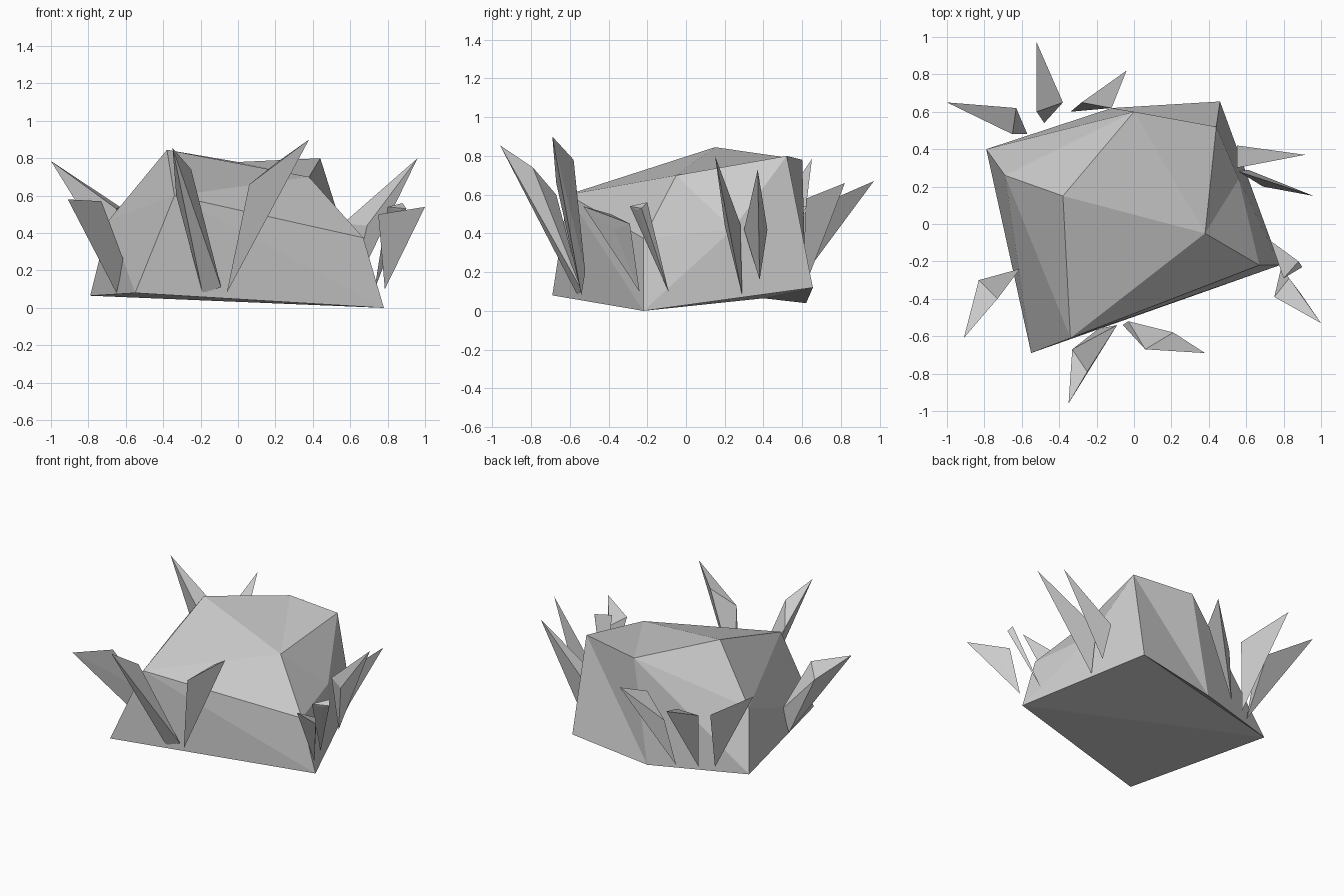
import bpy, bmesh
from mathutils import Vector

if "Cube" in bpy.data.objects:
    bpy.data.objects.remove(bpy.data.objects["Cube"])


def finish(name, bm):
    """Turn a bmesh into a flat-shaded object."""
    bmesh.ops.recalc_face_normals(bm, faces=bm.faces)
    mesh = bpy.data.meshes.new(name)
    bm.to_mesh(mesh)
    bm.free()
    obj = bpy.data.objects.new(name, mesh)
    bpy.context.collection.objects.link(obj)
    return obj


# Boulder corners: A-E base ring, J-L and N shoulders, F-I crown
corners = {
    'A': (.78, -.22, 0), 'B': (-.79, .40, .065), 'C': (-.55, -.69, .08),
    'D': (.46, .655, .12), 'E': (-.12, .62, .04),
    'K': (-.34, -.61, .60), 'L': (.67, -.22, .375), 'J': (-.69, .26, .47),
    'N': (.56, .24, .42),
    'F': (-.38, .15, .845), 'G': (.38, -.05, .70),
    'I': (.44, .52, .80), 'H': (0, .60, .78),
}
facets = ("CBA ABD DBE "              # underside
          "CAK KAL KLG KGF "          # front
          "BJC JCK JKF "              # left
          "BEH BHJ JHF HIE IDE "      # back
          "DAN IDN ALN LGN GIN "      # right, with a dented corner
          "FGH GIH")                  # top
bm = bmesh.new()
verts = {k: bm.verts.new(p) for k, p in corners.items()}
for tri in facets.split():
    bm.faces.new([verts[k] for k in tri])
finish("boulder", bm)


def blade(side, tip, left, right, *base):
    """Grass blade: narrow foot, wide folded middle, sharp bent tip."""
    l, r, b = Vector(left), Vector(right), Vector(base[0])
    out = Vector(tip) - b
    out.z = 0
    fold = (l + r) / 2 + out.normalized() * .015 - Vector((0, 0, .03))
    bm = bmesh.new()
    for p in (tip, left, right, fold, *base):
        bm.verts.new(p)
    bmesh.ops.convex_hull(bm, input=bm.verts)
    loose = [v for v in bm.verts if not v.link_faces]
    bmesh.ops.delete(bm, geom=loose, context='VERTS')
    finish("grass_blade_" + side, bm)


# Grass in front
blade("front_left", (-.35, -.96, .855), (-.33, -.67, .60), (-.25, -.79, .74),
      (-.19, -.56, .08), (-.09, -.54, .11))
blade("front_right", (.38, -.69, .90), (.06, -.67, .66), (.21, -.58, .78),
      (-.06, -.54, .08), (-.03, -.52, .20))
# Grass on the left
blade("left", (-.91, -.61, .58), (-.83, -.30, .50), (-.73, -.40, .57),
      (-.65, -.26, .08), (-.61, -.24, .25))
# Grass at the back
blade("back_left", (-1, .65, .785), (-.63, .62, .54), (-.65, .48, .53),
      (-.57, .48, .09))
blade("back_middle", (-.52, .97, .67), (-.52, .60, .50), (-.38, .65, .53),
      (-.48, .54, .09))
blade("back_right", (-.04, .82, .66), (-.28, .65, .42), (-.12, .62, .58),
      (-.34, .60, .09))
# Grass on the right
blade("right_rear", (.915, .37, .73), (.55, .42, .42), (.55, .30, .42),
      (.59, .38, .16))
blade("right_middle", (.96, .15, .80), (.56, .28, .45), (.69, .20, .44),
      (.61, .29, .08))
blade("right_small", (.90, -.23, .53), (.88, -.20, .56), (.80, -.29, .54),
      (.73, -.09, .10))
blade("right_front", (1, -.53, .54), (.75, -.39, .50), (.89, -.37, .42),
      (.785, -.24, .10), (.83, -.29, .45))
